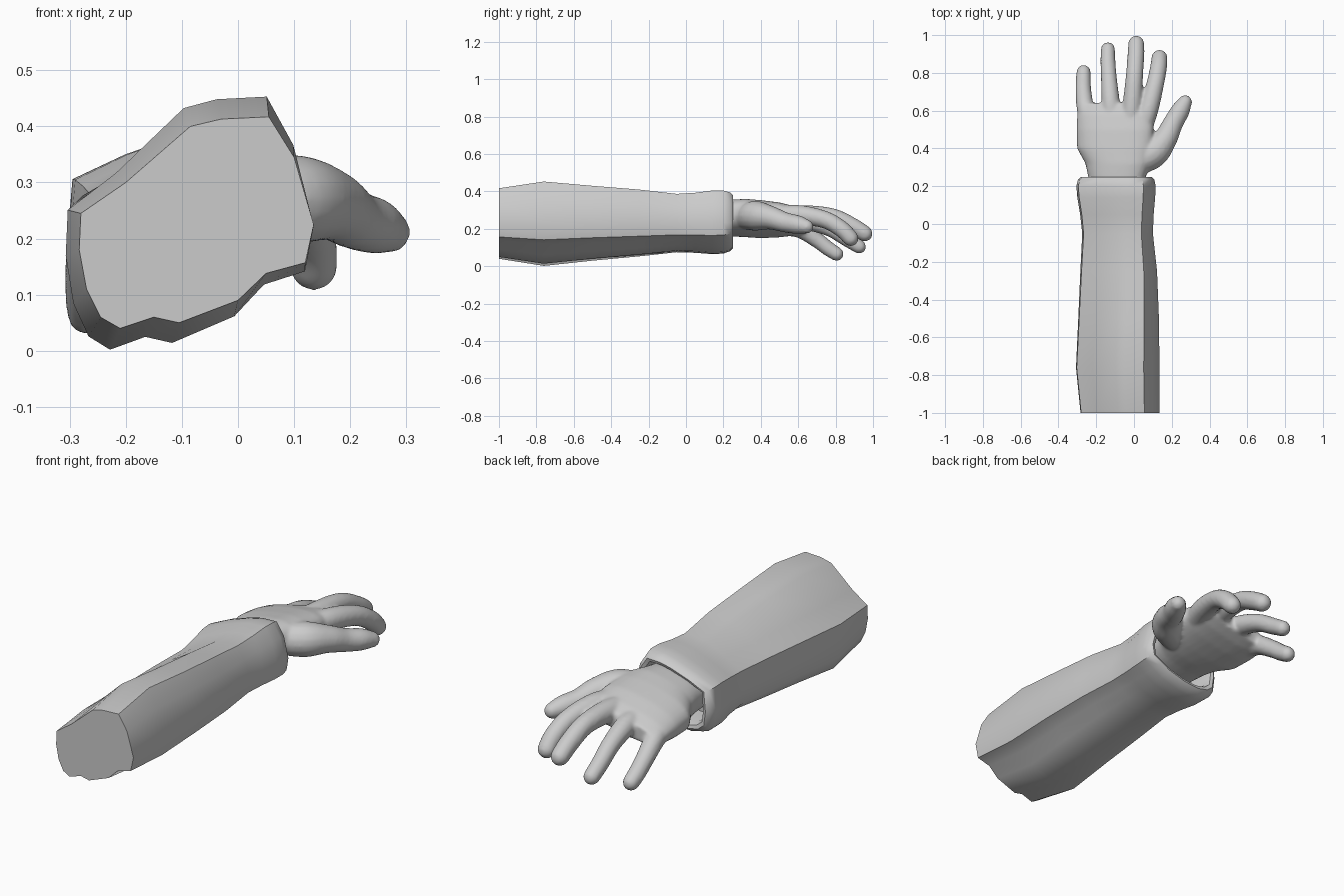
import bpy, bmesh, math
from mathutils import Vector

if "Cube" in bpy.data.objects:
    bpy.data.objects.remove(bpy.data.objects["Cube"])

grey = bpy.data.materials.new("plain grey")
grey.diffuse_color = (0.6, 0.6, 0.6, 1)
grey.use_nodes = True
grey.node_tree.nodes["Principled BSDF"].inputs["Base Color"].default_value = grey.diffuse_color


def loft(bm, rings):
    """Skin a list of equal-length point rings and cap both ends."""
    loops = [[bm.verts.new(p) for p in r] for r in rings]
    n = len(loops[0])
    for a, b in zip(loops, loops[1:]):
        for i in range(n):
            bm.faces.new((a[i], a[(i + 1) % n], b[(i + 1) % n], b[i]))
    bm.faces.new(loops[0][::-1])
    bm.faces.new(loops[-1])


def finish(bm, name):
    bmesh.ops.recalc_face_normals(bm, faces=bm.faces)
    me = bpy.data.meshes.new(name)
    bm.to_mesh(me)
    bm.free()
    me.materials.append(grey)
    ob = bpy.data.objects.new(name, me)
    bpy.context.collection.objects.link(ob)
    return ob


def smooth(ob, degrees):
    bpy.ops.object.select_all(action='DESELECT')
    bpy.context.view_layer.objects.active = ob
    ob.select_set(True)
    bpy.ops.object.shade_smooth_by_angle(angle=math.radians(degrees))


# Sleeve: elbow outline blends into the cuff outline
elbow = [(-.28, .245), (-.2, .30), (-.085, .40), (-.03, .413), (.055, .417), (.1, .345),
         (.135, .225), (.12, .157), (.05, .138), (0, .09), (-.105, .05), (-.15, .06),
         (-.21, .04), (-.245, .06), (-.27, .11), (-.283, .18)]
cuff = [(-.295, .305), (-.2, .35), (-.09, .388), (-.03, .402), (.05, .405), (.09, .34),
        (.115, .23), (.105, .165), (.05, .135), (0, .105), (-.1, .075), (-.15, .068),
        (-.2, .065), (-.26, .08), (-.295, .11), (-.305, .19)]


def unit(poly):
    xs, zs = zip(*poly)
    return [((x - min(xs)) / (max(xs) - min(xs)), (z - min(zs)) / (max(zs) - min(zs)))
            for x, z in poly]


# y, blend, x range, z range
stations = [(-1, 0, -.283, .135, .04, .417), (-.76, .05, -.307, .135, .002, .453),
            (-.5, .25, -.295, .132, .03, .43), (-.25, .5, -.284, .122, .053, .41),
            (-.05, .75, -.274, .1, .075, .387), (.05, .9, -.285, .104, .072, .393),
            (.14, 1, -.3, .112, .065, .405), (.2, 1, -.305, .115, .068, .405),
            (.235, 1, -.297, .108, .08, .395), (.25, 1, -.28, .093, .095, .38),
            (.245, 1, -.265, .078, .11, .365), (.22, 1, -.257, .07, .118, .357),
            (.12, 1, -.25, .065, .125, .35)]
ue, uc = unit(elbow), unit(cuff)
rings = []
for y, t, x0, x1, z0, z1 in stations:
    shape = unit([(a[0] + (b[0] - a[0]) * t, a[1] + (b[1] - a[1]) * t) for a, b in zip(ue, uc)])
    rings.append([(x0 + u * (x1 - x0), y, z0 + v * (z1 - z0)) for u, v in shape])
bm = bmesh.new()
loft(bm, rings)
smooth(finish(bm, "sleeve"), 50)

# Palm: tilted ovals along y (y, centre x, centre z, half width, half thickness)
bm = bmesh.new()
rings = []
for y, cx, cz, w, t in [(.13, -.09, .25, .14, .085), (.25, -.09, .258, .155, .09),
                        (.32, -.085, .258, .175, .092), (.4, -.1, .252, .205, .088),
                        (.5, -.1, .248, .208, .078), (.58, -.1, .243, .205, .062),
                        (.64, -.1, .238, .185, .04)]:
    ring = []
    for i in range(32):
        a = math.tau * i / 32
        u = w * math.copysign(abs(math.cos(a)) ** .8, math.cos(a))
        v = t * math.copysign(abs(math.sin(a)) ** .8, math.sin(a))
        ring.append((cx + u * .98 - v * .1, y, cz + u * .2 + v))
    rings.append(ring)
loft(bm, rings)


def digit(path):
    """Round-ended tube through (x, y, z, radius) points."""
    pts = [Vector(p) for p in path]
    dense = []
    for i in range(len(pts) - 1):
        p0, p1, p2 = pts[max(i - 1, 0)], pts[i], pts[i + 1]
        p3 = pts[min(i + 2, len(pts) - 1)]
        for k in range(6):
            t = k / 6
            dense.append(.5 * (2 * p1 + (p2 - p0) * t + (2 * p0 - 5 * p1 + 4 * p2 - p3) * t * t
                               + (3 * p1 - p0 - 3 * p2 + p3) * t ** 3))
    dense.append(pts[-1])
    end = (dense[-1] - dense[-2]).to_3d().normalized()
    tip, r = pts[-1].to_3d(), path[-1][3]
    for a in (25, 50, 70, 84):
        q = tip + end * r * math.sin(math.radians(a))
        dense.append(Vector((*q, r * math.cos(math.radians(a)))))
    rings = []
    for i, p in enumerate(dense):
        d = (dense[min(i + 1, len(dense) - 1)] - dense[max(i - 1, 0)]).to_3d().normalized()
        side = d.cross(Vector((0, 0, 1))).normalized()
        up = side.cross(d)
        rings.append([p.to_3d() + p[3] * (side * math.cos(math.tau * j / 16)
                                          + up * math.sin(math.tau * j / 16)) for j in range(16)])
    loft(bm, rings)


# Fingers and thumb
digit([(.03, .46, .27, .05), (.075, .6, .275, .053), (.112, .74, .25, .047),
       (.13, .83, .2, .045), (.135, .88, .15, .043)])
digit([(-.03, .46, .265, .05), (-.01, .62, .275, .052), (.002, .78, .265, .046),
       (.01, .89, .215, .045), (.012, .955, .175, .043)])
digit([(-.11, .46, .24, .05), (-.122, .62, .245, .05), (-.132, .76, .205, .043),
       (-.138, .86, .145, .04), (-.138, .925, .105, .038)])
digit([(-.22, .46, .215, .05), (-.255, .6, .2, .047), (-.267, .7, .14, .042),
       (-.268, .76, .095, .04), (-.267, .805, .066, .038)])
digit([(0, .32, .265, .07), (.1, .375, .27, .08), (.165, .45, .26, .064),
       (.205, .53, .235, .054), (.245, .6, .222, .05), (.27, .645, .212, .038)])

# Fuse the hand into one soft skin
hand = finish(bm, "hand")
fuse = hand.modifiers.new("fuse", 'REMESH')
fuse.mode = 'VOXEL'
fuse.voxel_size = .009
fuse.use_smooth_shade = True
soft = hand.modifiers.new("soften", 'SMOOTH')
soft.factor = .5
soft.iterations = 6
for p in hand.data.polygons:
    p.use_smooth = True
